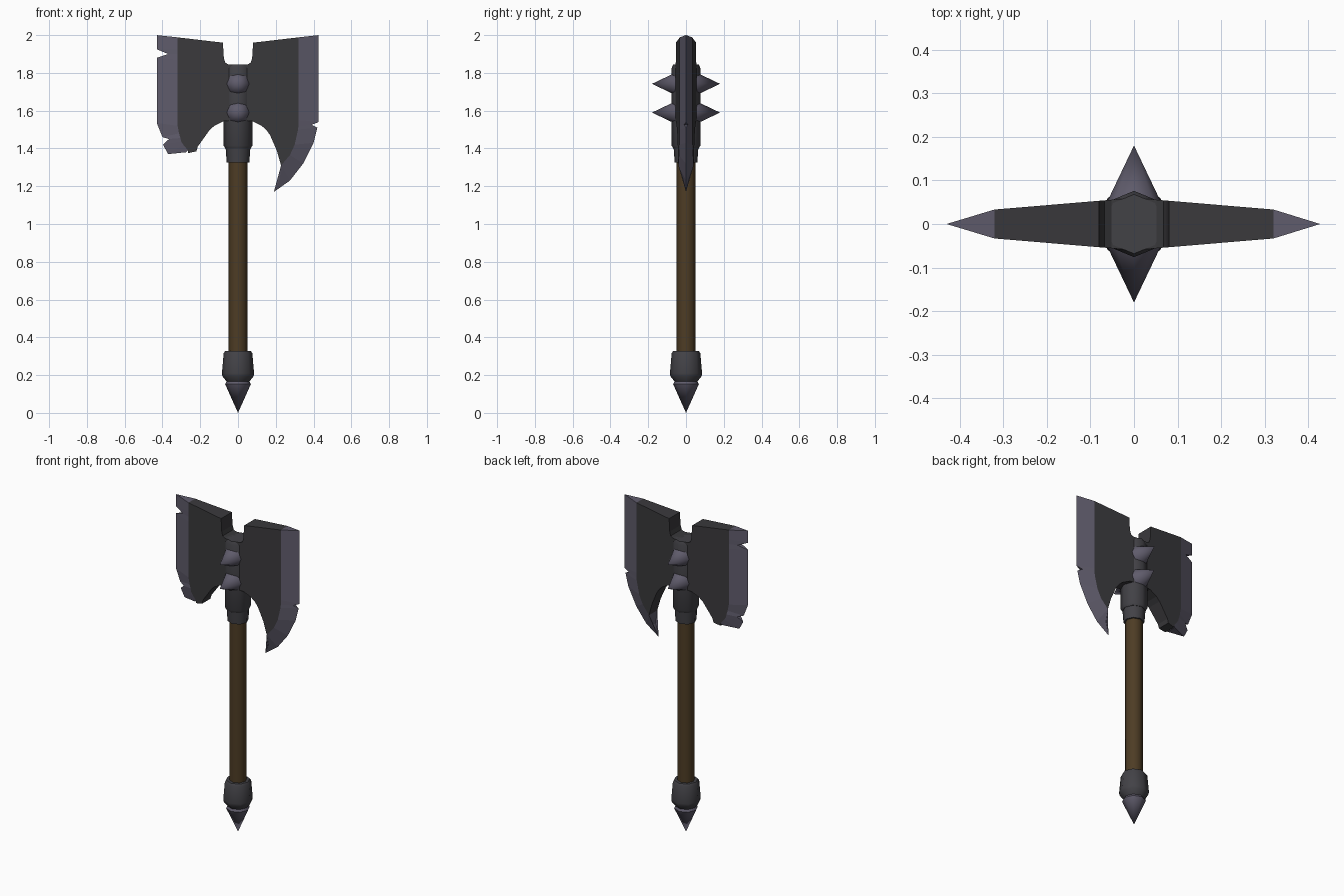
import bpy
import bmesh
from math import radians, pi, cos, sin
from mathutils import Vector

default_cube = bpy.data.objects.get("Cube")
if default_cube:
    bpy.data.objects.remove(default_cube, do_unlink=True)


def make_material(name, color):
    material = bpy.data.materials.new(name)
    material.use_nodes = True
    material.diffuse_color = (*color, 1)
    shader = material.node_tree.nodes["Principled BSDF"]
    shader.inputs["Base Color"].default_value = (*color, 1)
    shader.inputs["Roughness"].default_value = 0.7
    return material


dark_iron = make_material("dark iron", (0.042, 0.041, 0.045))
fitting_iron = make_material("fitting iron", (0.055, 0.054, 0.062))
steel = make_material("sharpened steel", (0.115, 0.106, 0.148))
wood = make_material("brown wood", (0.075, 0.045, 0.018))


def finish(bm, name, materials, smooth_angle=None):
    bmesh.ops.remove_doubles(bm, verts=bm.verts, dist=0.0005)
    bmesh.ops.recalc_face_normals(bm, faces=bm.faces)
    mesh = bpy.data.meshes.new(name)
    bm.to_mesh(mesh)
    bm.free()
    for material in materials:
        mesh.materials.append(material)
    if smooth_angle:
        mesh.shade_smooth()
        mesh.set_sharp_from_angle(angle=radians(smooth_angle))
    obj = bpy.data.objects.new(name, mesh)
    bpy.context.collection.objects.link(obj)
    return obj


def turned(name, profile, material, sides=8):
    """Lathe a (radius, height) profile around the z axis."""
    bm = bmesh.new()
    rings = []
    for radius, height in profile:
        angles = [2 * pi * i / sides for i in range(sides)]
        rings.append([bm.verts.new((radius * cos(a), radius * sin(a), height)) for a in angles])
    for low, high in zip(rings, rings[1:]):
        for i in range(sides):
            j = (i + 1) % sides
            bm.faces.new((low[i], low[j], high[j], high[i]))
    for ring, (radius, height) in ((rings[0], profile[0]), (rings[-1], profile[-1])):
        if radius > 0:
            bm.faces.new(ring)
    return finish(bm, name, [material], 50)


# Shaft and its metal fittings
turned("shaft", [(0.05, 0.28), (0.05, 1.36)], wood)
turned("pommel", [(0.06, 0.165), (0.083, 0.195), (0.085, 0.21), (0.076, 0.315), (0.068, 0.328)], fitting_iron)
turned("pommel_spike", [(0, 0), (0.068, 0.152), (0.055, 0.175)], steel)
turned("lower_collar", [(0.06, 1.325), (0.066, 1.41)], fitting_iron)
turned("head_socket", [(0.068, 1.4), (0.076, 1.415), (0.076, 1.825), (0.068, 1.845)], fitting_iron)

# Spikes on both faces of the head
for side, direction in (("front", -1), ("back", 1)):
    for place, height in (("lower", 1.59), ("upper", 1.742)):
        spike = turned(f"{side}_{place}_spike", [(0.062, 0), (0, 0.13)], steel)
        spike.location = (0, direction * 0.05, height)
        spike.rotation_euler = (-direction * pi / 2, 0, 0)


def cheek_depth(x):
    return 0.06 - 0.084 * x


def add_blade(bm, side, bevel, underside):
    """Bevel rows hold an inner point, an outer point and the outer half depth."""
    def vert(point, face_side):
        x, z, depth = point
        return bm.verts.new((side * x, face_side * depth, z))

    def cheek(x, z):
        return (x, z, cheek_depth(x))

    def rim(points, material_index):
        for a, b in zip(points, points[1:]):
            if a[2] + b[2] > 0:
                face = bm.faces.new((vert(a, 1), vert(b, 1), vert(b, -1), vert(a, -1)))
                face.material_index = material_index

    inner = [cheek(*row[0]) for row in bevel]
    outer = [(*row[1], row[2]) for row in bevel]
    lower = [cheek(*p) for p in underside]
    notch = [cheek(*p) for p in ((0, 1.845), (0.052, 1.845), (0.068, 1.855), (0.075, 1.88), (0.08, 1.96))]

    outline = []
    for point in inner + lower + notch:
        if point not in outline:
            outline.append(point)
    for face_side in (1, -1):
        bm.faces.new([vert(p, face_side) for p in outline])
        for i in range(len(bevel) - 1):
            corners = (inner[i], outer[i], outer[i + 1], inner[i + 1])
            bm.faces.new([vert(p, face_side) for p in corners]).material_index = 1
    rim([inner[0]] + outer + [inner[-1]], 1)
    rim([inner[-1]] + lower, 0)
    rim(notch + [inner[0]], 0)


# Long hooked blade on the left
hooked_bevel = [
    ((0.32, 1.988), (0.427, 2.0), 0),
    ((0.32, 1.55), (0.427, 1.54), 0),
    ((0.32, 1.52), (0.39, 1.525), 0.01),
    ((0.318, 1.5), (0.42, 1.51), 0),
    ((0.3, 1.42), (0.4, 1.43), 0),
    ((0.275, 1.365), (0.345, 1.32), 0),
    ((0.228, 1.31), (0.275, 1.23), 0),
    ((0.228, 1.31), (0.19, 1.17), 0),
    ((0.228, 1.31), (0.222, 1.24), 0.02),
]
# Chipped blade on the right, its hook broken off
broken_bevel = [
    ((0.32, 1.988), (0.43, 2.0), 0),
    ((0.32, 1.93), (0.43, 1.925), 0),
    ((0.32, 1.9), (0.37, 1.9), 0.017),
    ((0.32, 1.87), (0.43, 1.88), 0),
    ((0.32, 1.52), (0.43, 1.535), 0),
    ((0.312, 1.48), (0.4, 1.46), 0),
    ((0.305, 1.455), (0.365, 1.45), 0.017),
    ((0.3, 1.435), (0.397, 1.42), 0),
    ((0.29, 1.42), (0.37, 1.37), 0),
    ((0.265, 1.39), (0.275, 1.38), 0.032),
]
arc = [(0.17, 1.47), (0.15, 1.498), (0.125, 1.52), (0.075, 1.545), (0, 1.55)]

head = bmesh.new()
add_blade(head, 1, hooked_bevel, [(0.205, 1.39)] + arc)
add_blade(head, -1, broken_bevel, [(0.265, 1.375), (0.22, 1.385), (0.213, 1.41)] + arc)
finish(head, "double_blade", [dark_iron, steel])
